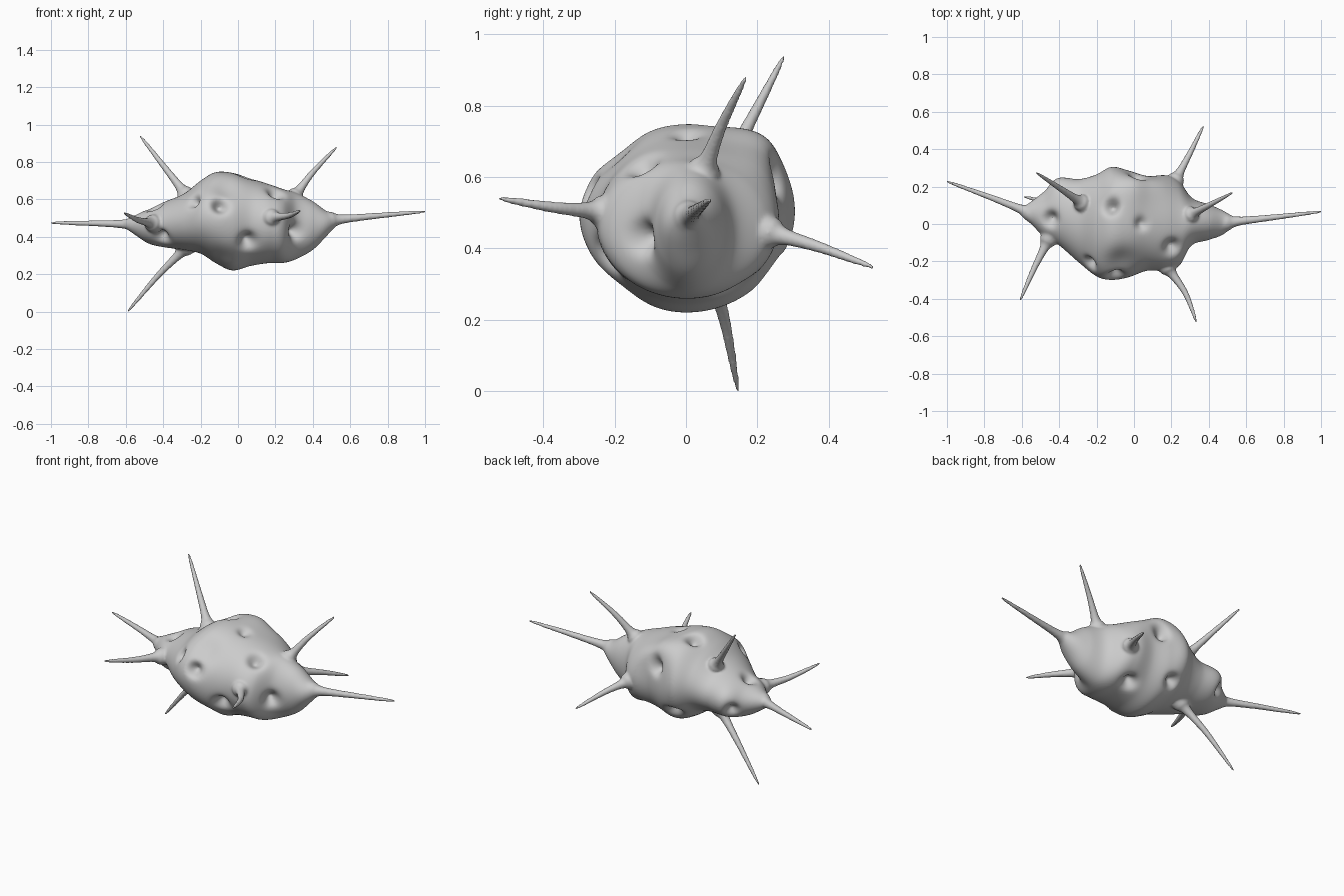
import bpy, bmesh, math
from mathutils import Vector

# Body stations: x, y min, y max, z min, z max
STATIONS = [
    (-0.60, 0.04, 0.085, 0.445, 0.49), (-0.55, 0.00, 0.12, 0.41, 0.515),
    (-0.48, -0.07, 0.17, 0.365, 0.55), (-0.40, -0.115, 0.24, 0.345, 0.585),
    (-0.29, -0.21, 0.24, 0.33, 0.63), (-0.20, -0.28, 0.265, 0.31, 0.70),
    (-0.12, -0.30, 0.305, 0.26, 0.745), (-0.03, -0.285, 0.285, 0.22, 0.74),
    (0.07, -0.25, 0.255, 0.245, 0.71), (0.17, -0.25, 0.26, 0.26, 0.68),
    (0.24, -0.225, 0.23, 0.26, 0.655), (0.31, -0.12, 0.14, 0.28, 0.635),
    (0.40, -0.085, 0.105, 0.33, 0.59), (0.47, -0.06, 0.075, 0.40, 0.54),
    (0.53, -0.015, 0.04, 0.465, 0.515),
]

# Spikes: root on the body, middle, tip
SPIKES = [
    ((-0.57, 0.065, 0.467), (-0.76, 0.14, 0.472), (-1.007, 0.230, 0.475)),
    ((0.51, 0.01, 0.49), (0.74, 0.035, 0.512), (1.007, 0.067, 0.536)),
    ((-0.29, 0.12, 0.64), (-0.395, 0.19, 0.775), (-0.526, 0.277, 0.943)),
    ((0.315, 0.055, 0.63), (0.40, 0.10, 0.745), (0.53, 0.169, 0.882)),
    ((-0.29, 0.07, 0.33), (-0.43, 0.11, 0.19), (-0.592, 0.146, -0.003)),
    ((-0.465, -0.10, 0.475), (-0.535, -0.24, 0.49), (-0.610, -0.411, 0.528)),
    ((0.19, -0.25, 0.505), (0.275, -0.37, 0.515), (0.335, -0.528, 0.541)),
    ((0.23, 0.25, 0.44), (0.295, 0.37, 0.405), (0.373, 0.528, 0.346)),
]

# Dents (negative) and lumps (positive): x, y, z, radius, height
DENTS = [
    (-0.10, -0.27, 0.56, 0.037, -0.06), (-0.23, -0.2, 0.58, 0.03, -0.05),
    (0.06, -0.25, 0.37, 0.04, -0.06), (0.30, -0.12, 0.43, 0.038, -0.06),
    (-0.41, -0.08, 0.40, 0.035, -0.05), (0.20, -0.12, 0.62, 0.038, -0.05),
    (-0.13, 0.09, 0.74, 0.035, -0.06), (0.04, 0.0, 0.72, 0.03, -0.03),
    (-0.45, 0.03, 0.57, 0.035, -0.05), (0.02, 0.25, 0.585, 0.037, -0.06),
    (-0.08, 0.23, 0.335, 0.037, -0.06), (0.15, 0.14, 0.28, 0.037, -0.06),
    (-0.44, 0.20, 0.43, 0.033, -0.045),
    (-0.02, 0.19, 0.68, 0.11, 0.05), (-0.42, 0.2, 0.50, 0.08, 0.015),
    (0.10, 0.2, 0.62, 0.09, 0.025), (-0.08, -0.2, 0.66, 0.09, -0.03),
    (-0.05, -0.18, 0.28, 0.09, -0.015),
]


def spline(rows, t):
    """Catmull-Rom through rows of numbers, t in 0..1."""
    f = t * (len(rows) - 1)
    i = min(int(f), len(rows) - 2)
    u = f - i
    a, b, c, d = (rows[max(0, min(len(rows) - 1, i + k))] for k in (-1, 0, 1, 2))
    return [0.5 * (2 * q + (r - p) * u + (2 * p - 5 * q + 4 * r - s) * u * u
                   + (3 * q - p - 3 * r + s) * u ** 3) for p, q, r, s in zip(a, b, c, d)]


def skin(bm, rings):
    """Join rings of points into a closed tube; returns its vertices."""
    loops = [[bm.verts.new(p) for p in ring] for ring in rings]
    n = len(loops[0])
    for a, b in zip(loops, loops[1:]):
        for j in range(n):
            bm.faces.new((a[j], a[(j + 1) % n], b[(j + 1) % n], b[j]))
    bm.faces.new(loops[0][::-1])
    bm.faces.new(loops[-1])
    return [v for loop in loops for v in loop]


bm = bmesh.new()

# Lumpy body
rings = []
for i in range(121):
    x, y0, y1, z0, z1 = spline(STATIONS, i / 120)
    rings.append([Vector((x, (y0 + y1) / 2 + (y1 - y0) / 2 * math.cos(a),
                          (z0 + z1) / 2 + (z1 - z0) / 2 * math.sin(a)))
                  for a in (math.tau * j / 128 for j in range(128))])
body = skin(bm, rings)
bmesh.ops.recalc_face_normals(bm, faces=bm.faces)
bm.normal_update()

# Dents and lumps pushed along the local surface direction
moves = [Vector() for v in body]
for x, y, z, r, h in DENTS:
    near = min(body, key=lambda v: (v.co - Vector((x, y, z))).length)
    centre, normal = near.co.copy(), near.normal.copy()
    for k, v in enumerate(body):
        d = (v.co - centre).length
        if d < 3 * r:
            moves[k] += normal * h * math.exp(-(d / r) ** 2)
for v, m in zip(body, moves):
    v.co += m

# Spikes with gently flared roots
for root, mid, tip in SPIKES:
    inner = Vector(root) - (Vector(mid) - Vector(root)).normalized() * 0.05
    path = [root, mid, tip]
    axis = (Vector(tip) - Vector(root)).normalized()
    side = axis.orthogonal().normalized()
    up = axis.cross(side)
    pts = [(inner, 0.055)]
    for i in range(25):
        t = i / 24
        r = 0.019 * (1 - t) ** 0.6 + 0.004 + 0.019 * math.exp(-t / 0.09)
        pts.append((Vector(spline(path, t)), r))
    skin(bm, [[p + (side * math.cos(a) + up * math.sin(a)) * r
               for a in (math.tau * j / 20 for j in range(20))] for p, r in pts])

bmesh.ops.recalc_face_normals(bm, faces=bm.faces)
mesh = bpy.data.meshes.new("spiny_body")
bm.to_mesh(mesh)
bm.free()
obj = bpy.data.objects.new("spiny_body", mesh)
bpy.context.collection.objects.link(obj)

# Fuse the parts into one soft skin
remesh = obj.modifiers.new("fuse", 'REMESH')
remesh.mode = 'VOXEL'
remesh.voxel_size = 0.007
remesh.use_smooth_shade = True
soft = obj.modifiers.new("soften", 'SMOOTH')
soft.factor = 0.5
soft.iterations = 7
